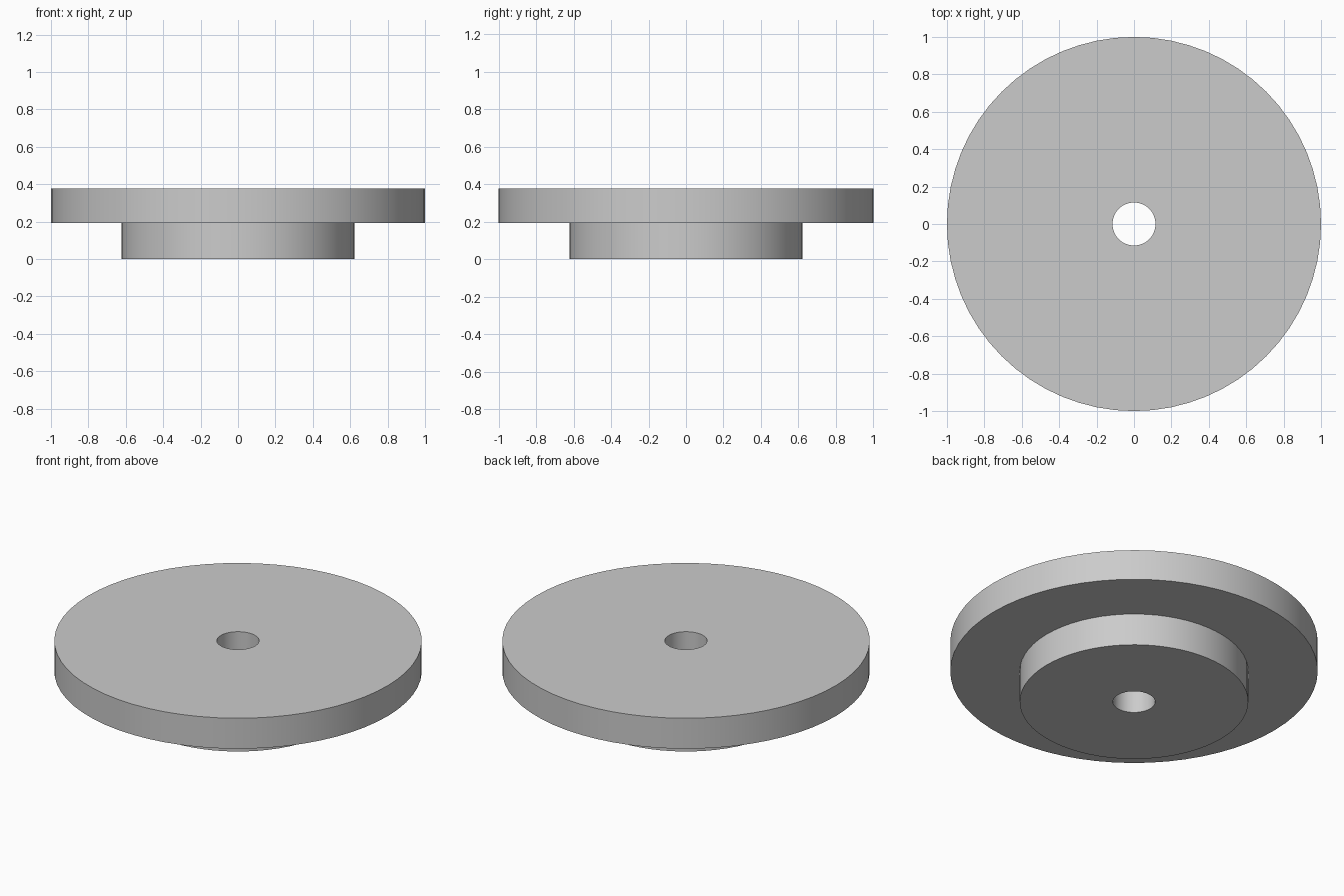
import bpy
import bmesh
import math

cube = bpy.data.objects.get("Cube")
if cube:
    bpy.data.objects.remove(cube, do_unlink=True)

SEGMENTS = 64
BORE, HUB, DISC = 0.115, 0.622, 1.0
STEP_Z, TOP_Z = 0.193, 0.376

# Plain grey material
grey = bpy.data.materials.new("plain grey")
grey.use_nodes = True
colour = (0.6, 0.6, 0.6, 1)
grey.diffuse_color = colour
grey.node_tree.nodes["Principled BSDF"].inputs["Base Color"].default_value = colour


def lathe(name, profile):
    """Revolve a closed (radius, height) profile around the z axis."""
    bm = bmesh.new()
    rings = []
    for i in range(SEGMENTS):
        a = math.tau * i / SEGMENTS
        rings.append([bm.verts.new((r * math.cos(a), r * math.sin(a), z))
                      for r, z in profile])
    n = len(profile)
    for i, ring in enumerate(rings):
        after = rings[(i + 1) % SEGMENTS]
        for j in range(n):
            k = (j + 1) % n
            bm.faces.new((ring[j], after[j], after[k], ring[k]))
    bmesh.ops.recalc_face_normals(bm, faces=bm.faces)
    mesh = bpy.data.meshes.new(name)
    bm.to_mesh(mesh)
    bm.free()
    mesh.materials.append(grey)
    obj = bpy.data.objects.new(name, mesh)
    bpy.context.collection.objects.link(obj)
    return obj


# Wide disc over a narrower hub, with a bore through both
flange = lathe("flanged_disc", [
    (BORE, 0), (HUB, 0), (HUB, STEP_Z),
    (DISC, STEP_Z), (DISC, TOP_Z), (BORE, TOP_Z),
])

# Round walls smooth, rims sharp
bpy.ops.object.select_all(action="DESELECT")
flange.select_set(True)
bpy.context.view_layer.objects.active = flange
bpy.ops.object.shade_smooth_by_angle(angle=math.radians(30))
